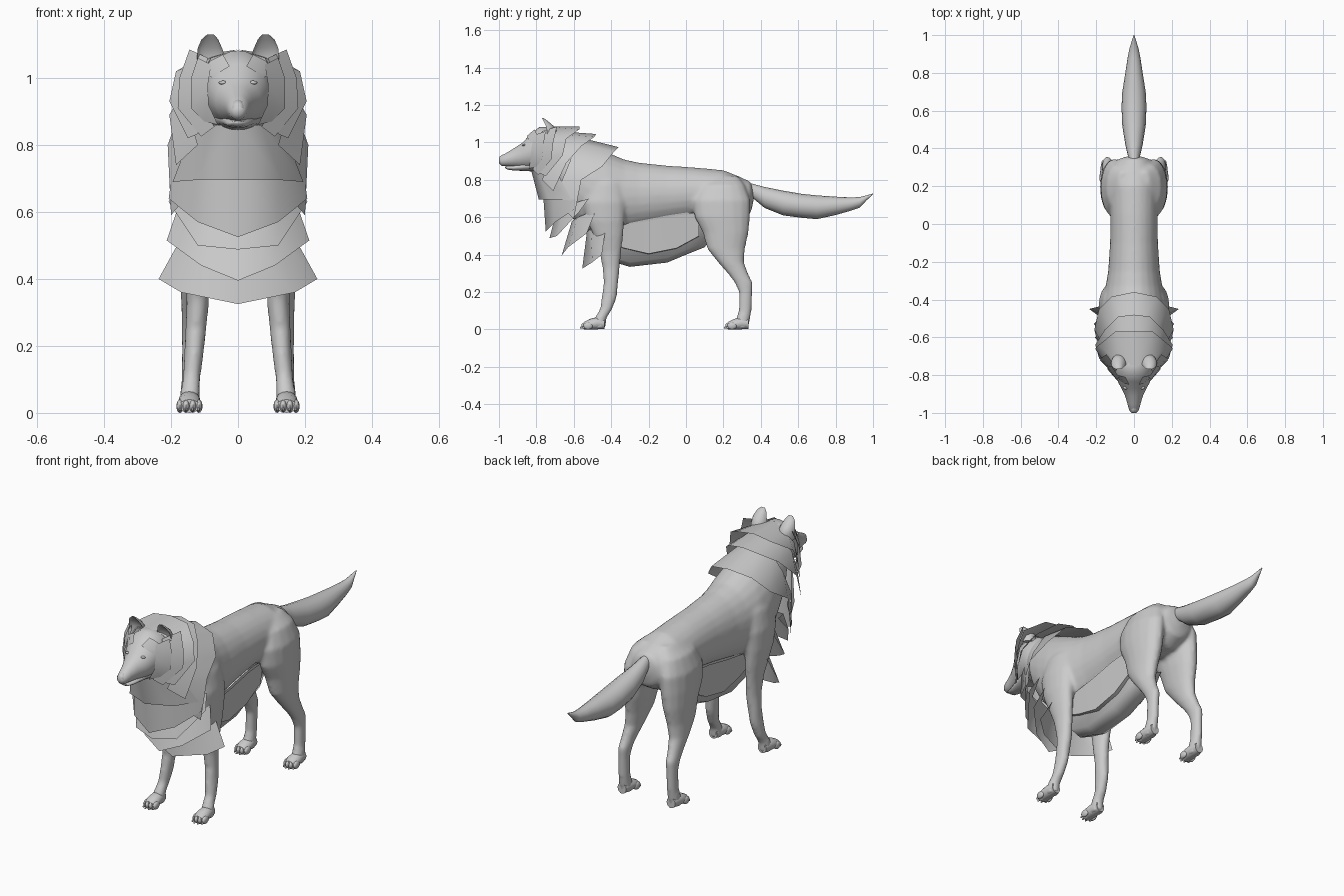
import bpy, bmesh, math
from mathutils import Matrix, Vector


def finish(name, bm, mirror=False):
    mesh = bpy.data.meshes.new(name)
    bm.to_mesh(mesh)
    bm.free()
    ob = bpy.data.objects.new(name, mesh)
    bpy.context.collection.objects.link(ob)
    if mirror:
        ob.modifiers.new("Mirror", 'MIRROR')
    bpy.ops.object.select_all(action='DESELECT')
    ob.select_set(True)
    bpy.context.view_layer.objects.active = ob
    bpy.ops.object.shade_smooth_by_angle(angle=math.radians(60))
    return ob


def loft(name, rings, n=16, mirror=False, cup=False):
    """Skin a list of (center, half width in x, second half axis)."""
    bm = bmesh.new()
    loops = []
    for c, rx, v in rings:
        loop = []
        for i in range(n):
            a = 2 * math.pi * i / n
            s = math.sin(a)
            if cup and s < 0:      # hollow the front of the ear
                s *= -0.35
            loop.append(bm.verts.new(Vector(c) + Vector((rx * math.cos(a), 0, 0)) + Vector(v) * s))
        loops.append(loop)
    for p, q in zip(loops, loops[1:]):
        for i in range(n):
            j = (i + 1) % n
            bm.faces.new((p[i], p[j], q[j], q[i]))
    bm.faces.new(loops[0])
    bm.faces.new(loops[-1])
    bmesh.ops.recalc_face_normals(bm, faces=bm.faces)
    return finish(name, bm, mirror)


def along_y(name, secs, x=0, **kw):
    """Sections: y, top z, bottom z, half width."""
    return loft(name, [((x, y, (t + b) / 2), r, (0, 0, (t - b) / 2)) for y, t, b, r in secs], **kw)


def along_z(name, secs, **kw):
    """Sections: z, front y, back y, center x, half width."""
    return loft(name, [((x, (f + b) / 2, z), r, (0, (b - f) / 2, 0)) for z, f, b, x, r in secs],
                mirror=True, **kw)


def fur(name, *rows):
    """Mirrored low-poly fur sheet from rows of points on the x >= 0 side."""
    bm = bmesh.new()
    grid = [[bm.verts.new(p) for p in row] for row in rows]
    for r, s in zip(grid, grid[1:]):
        for i in range(len(r) - 1):
            bm.faces.new((r[i], s[i], s[i + 1], r[i + 1]))
    finish(name, bm, True)


def blobs(name, items):
    """Mirrored ellipsoids: center, radii."""
    bm = bmesh.new()
    for c, r in items:
        bmesh.ops.create_uvsphere(bm, u_segments=12, v_segments=8, radius=1,
                                  matrix=Matrix.Translation(c) @ Matrix.Diagonal((*r, 1)))
    finish(name, bm, True)


# Trunk and neck
body = along_y("body_and_legs", [
    (.36, .75, .68, .03), (.345, .79, .62, .08), (.28, .82, .58, .12), (.2, .852, .57, .13),
    (.05, .866, .59, .125), (-.1, .876, .565, .127), (-.25, .892, .535, .137), (-.33, .909, .515, .15),
    (-.42, .947, .49, .167), (-.5, .985, .5, .165), (-.58, 1.02, .56, .15), (-.66, 1.045, .66, .13),
    (-.72, 1.06, .8, .1)], n=24)

# Legs
front = along_z("front_legs", [
    (.88, -.46, -.38, .09, .02), (.78, -.53, -.34, .118, .05), (.68, -.55, -.322, .132, .055),
    (.58, -.53, -.328, .134, .05), (.5, -.495, -.335, .13, .043), (.42, -.465, -.345, .124, .036),
    (.33, -.447, -.354, .12, .034), (.25, -.44, -.362, .126, .032), (.17, -.452, -.37, .132, .029),
    (.11, -.46, -.393, .138, .027), (.06, -.49, -.425, .143, .03), (.005, -.5, -.43, .145, .032)])
hind = along_z("hind_legs", [
    (.82, .14, .28, .055, .03), (.77, .07, .315, .085, .06), (.69, .035, .345, .103, .072),
    (.6, .045, .343, .11, .07), (.52, .088, .336, .115, .062), (.43, .113, .316, .122, .05),
    (.36, .17, .31, .13, .041), (.29, .23, .337, .137, .032), (.25, .26, .358, .14, .029),
    (.2, .283, .355, .142, .026), (.1, .281, .351, .143, .026), (.05, .265, .342, .144, .03),
    (.005, .255, .335, .145, .031)])

# Fuse the legs into the trunk as one smooth skin
for ob in (front, hind, body):
    ob.select_set(True)
bpy.context.view_layer.objects.active = body
bpy.ops.object.convert(target='MESH')
bpy.ops.object.join()
skin = body.modifiers.new("Fuse", 'REMESH')
skin.mode, skin.voxel_size, skin.use_smooth_shade = 'VOXEL', .01, True
soft = body.modifiers.new("Soften", 'SMOOTH')
soft.factor, soft.iterations = .5, 8

# Head and jaw
along_y("head", [
    (-.6, 1.02, .8, .08), (-.68, 1.06, .8, .11), (-.73, 1.082, .81, .112), (-.785, 1.082, .85, .1),
    (-.835, 1.042, .856, .085), (-.87, 1.002, .862, .067), (-.91, .975, .868, .047),
    (-.95, .95, .872, .035), (-.985, .93, .875, .026), (-1.0, .915, .89, .013)], n=24)
along_y("lower_jaw", [(-.78, .92, .842, .07), (-.85, .9, .847, .05), (-.92, .878, .85, .034),
                      (-.955, .874, .855, .024), (-.968, .872, .864, .012)])
along_y("nose", [(-.965, .936, .9, .012), (-.98, .935, .893, .019), (-.995, .926, .893, .017), (-1.0, .918, .9, .008)])
blobs("eyes", [((.045, -.866, .986), (.013, .01, .006))])
along_z("ears", [(1.02, -.8, -.69, .076, .044), (1.06, -.795, -.69, .08, .043), (1.09, -.79, -.71, .084, .036),
                 (1.115, -.785, -.74, .084, .025), (1.13, -.78, -.76, .082, .01)], cup=True)

# Tail
along_y("tail", [(.27, .8, .7, .025), (.36, .778, .7, .032), (.42, .762, .65, .046), (.52, .742, .61, .062),
                 (.62, .725, .597, .066), (.7, .717, .59, .062), (.8, .71, .612, .046), (.88, .706, .635, .034),
                 (.93, .708, .652, .024), (.965, .717, .69, .013), (1.0, .727, .722, .002)])

# Paws with toes and claws
for label, y in (("front", -.565), ("hind", .205)):
    along_y(label + "_paws", [(y + .13, .06, .003, .025), (y + .09, .066, .001, .033), (y + .05, .056, 0, .035),
                              (y + .02, .04, 0, .03)], x=.145, mirror=True)
    toes = [((.145 + dx, y + .025 + abs(dx) * .6, .02), (.011, .026, .02)) for dx in (-.028, -.01, .01, .028)]
    claws = [((c[0], c[1] - .024, .01), (.004, .01, .006)) for c, r in toes]
    blobs(label + "_toes", toes + claws)

# Chest fur, from the throat down
fur("chest_fur_a", [(0, -.83, .86), (.07, -.8, .86), (.13, -.7, .86)],
    [(0, -.787, .695), (.13, -.73, .695), (.195, -.61, .69)])
fur("chest_fur_b", [(0, -.765, .74), (.12, -.71, .74), (.19, -.58, .76)],
    [(0, -.75, .525), (.12, -.705, .57), (.207, -.6, .64)])
fur("chest_fur_c", [(0, -.69, .64), (.12, -.65, .66), (.18, -.52, .7)],
    [(0, -.73, .488), (.12, -.69, .5), (.207, -.57, .63)])
fur("chest_fur_d", [(0, -.61, .58), (.12, -.58, .6), (.17, -.48, .64)],
    [(0, -.665, .395), (.11, -.63, .44), (.213, -.53, .515)])
fur("chest_fur_e", [(0, -.53, .52), (.11, -.51, .54), (.16, -.43, .54)],
    [(0, -.555, .325), (.17, -.5, .36), (.237, -.45, .4)])

# Overlapping neck collars, back to front
fur("neck_collar_rear",
    [(0, -.58, 1.03), (.09, -.59, 1.0), (.14, -.62, .9), (.15, -.67, .78), (.15, -.66, .65)],
    [(0, -.36, .975), (.12, -.385, .95), (.185, -.45, .87), (.21, -.56, .8), (.2, -.6, .59)])
fur("neck_collar_middle",
    [(0, -.68, 1.06), (.08, -.69, 1.045), (.13, -.71, .97), (.14, -.74, .87), (.12, -.77, .8)],
    [(0, -.48, 1.045), (.085, -.49, 1.03), (.155, -.56, .98), (.205, -.64, .89), (.185, -.71, .74)])
fur("neck_collar_front",
    [(0, -.75, 1.085), (.08, -.74, 1.06), (.115, -.75, 1.0), (.12, -.77, .92), (.08, -.81, .85)],
    [(0, -.57, 1.085), (.1, -.57, 1.07), (.185, -.64, 1.02), (.205, -.66, .93), (.15, -.75, .82)])

# Cheek ruff and brow tufts framing the face
fur("cheek_ruff_outer", [(.09, -.77, 1.06), (.105, -.79, .99), (.1, -.8, .9), (.07, -.82, .855)],
    [(.145, -.69, 1.085), (.175, -.71, 1.0), (.18, -.72, .91), (.11, -.79, .825)])
fur("cheek_ruff_inner", [(.08, -.81, 1.04), (.09, -.825, .98), (.088, -.83, .92), (.06, -.84, .86)],
    [(.12, -.75, 1.06), (.14, -.76, 1.0), (.14, -.77, .91), (.1, -.8, .87)])
fur("brow_tufts", [(.025, -.85, 1.035), (.05, -.845, 1.02), (.075, -.83, 1.0)],
    [(.045, -.81, 1.07), (.085, -.8, 1.05), (.1, -.79, 1.015)])

# Hanging belly fur in two layers
fur("belly_fur_outer", *[[(0, y, z), (.06, y, z + .025), (.095, y, t)] for y, z, t in (
    (-.42, .37, .55), (-.3, .335, .57), (-.1, .358, .61), (0, .4, .625), (.1, .44, .62), (.14, .5, .62))])
fur("belly_fur_inner", *[[(0, y, z), (.085, y, z + .01), (.1, y, t)] for y, z, t in (
    (-.4, .45, .55), (-.33, .425, .56), (-.2, .395, .58), (-.05, .425, .61), (.07, .49, .62))])
